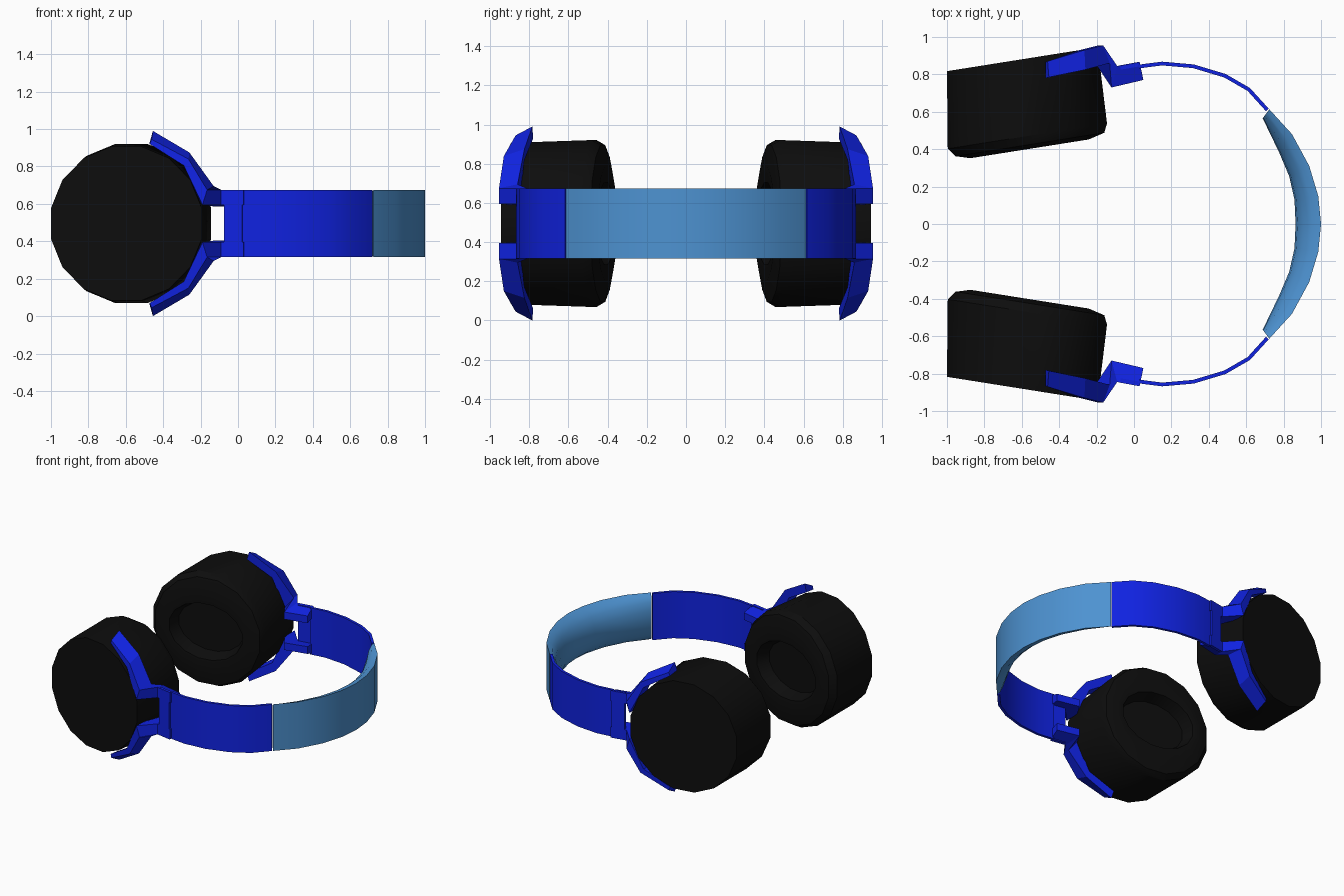
import bpy, bmesh, math
from mathutils import Vector

if "Cube" in bpy.data.objects:
    bpy.data.objects.remove(bpy.data.objects["Cube"])

MID = 0.495  # height of the horizontal symmetry plane


def material(name, rgb):
    m = bpy.data.materials.new(name)
    m.diffuse_color = (*rgb, 1)
    m.use_nodes = True
    m.node_tree.nodes["Principled BSDF"].inputs["Base Color"].default_value = m.diffuse_color
    return m


BLUE = material("royal blue", (0.005, 0.016, 0.75))
SKY = material("sky blue", (0.075, 0.29, 0.64))
BLACK = material("black", (0.004, 0.004, 0.004))


def loft(name, rings, mat, caps=(True, True), mirror_z=False, angle=30):
    """Skin a list of closed rings, then mirror across y (and z)."""
    bm = bmesh.new()
    vs = [[bm.verts.new(p) for p in r] for r in rings]
    n = len(rings[0])
    for a, b in zip(vs, vs[1:]):
        for i in range(n):
            j = (i + 1) % n
            bm.faces.new((a[i], a[j], b[j], b[i]))
    if caps[0]:
        bm.faces.new(vs[0])
    if caps[1]:
        bm.faces.new(vs[-1])
    if not caps[1]:  # close temporarily so normals come out right
        tmp = bm.faces.new(vs[-1])
    bmesh.ops.recalc_face_normals(bm, faces=bm.faces[:])
    if not caps[1]:
        bm.faces.remove(tmp)
    me = bpy.data.meshes.new(name)
    bm.to_mesh(me)
    bm.free()
    me.materials.append(mat)
    ob = bpy.data.objects.new(name, me)
    ob.location.z = MID
    bpy.context.collection.objects.link(ob)
    mod = ob.modifiers.new("mirror", 'MIRROR')
    mod.use_axis = (False, True, mirror_z)
    bpy.ops.object.select_all(action='DESELECT')
    ob.select_set(True)
    bpy.context.view_layer.objects.active = ob
    bpy.ops.object.shade_smooth_by_angle(angle=math.radians(angle))
    return ob


# Ear cups: tilted 16-sided rings from outer face to cushion and ear hollow
TILT = math.radians(9)
N = 16


def cup_ring(cx, cy, rx, rz):
    k = 1 / math.cos(math.pi / N)
    out = []
    for i in range(N):
        a = 2 * math.pi * (i + 0.5) / N
        u = rx * k * math.cos(a)
        out.append((cx + u * math.cos(TILT), cy + u * math.sin(TILT), rz * k * math.sin(a)))
    return out


cup = [(-0.597, 0.881, 0.408, 0.412), (-0.57, 0.47, 0.431, 0.426),
       (-0.556, 0.425, 0.402, 0.40), (-0.558, 0.402, 0.32, 0.30),
       (-0.56, 0.408, 0.28, 0.21), (-0.575, 0.50, 0.25, 0.18)]
loft("ear_cups", [cup_ring(*c) for c in cup], BLACK)

# Forks: four-cornered sections (outer-top, outer-bottom, inner-bottom, inner-top)
fork = [
    [(-.462, .87, .45), (-.472, .865, .425), (-.472, .78, .435), (-.455, .785, .495)],
    [(-.265, .93, .345), (-.29, .93, .31), (-.29, .825, .325), (-.26, .825, .38)],
    [(-.165, .955, .18), (-.19, .955, .10), (-.20, .85, .11), (-.13, .86, .20)],
    [(-.09, .845, .180), (-.09, .845, .10), (-.12, .73, .09), (-.12, .73, .145)],
    [(.03, .867, .180), (.03, .867, .10), (.05, .77, .09), (.05, .77, .145)],
]
loft("fork_arms", fork, BLUE, mirror_z=True, angle=25)

# Hinge plates joining fork and band
H = 0.178


def wall(po, pi):
    return [(*po, H), (*po, -H), (*pi, -H), (*pi, H)]


loft("hinge_plates", [wall((-.075, .848), (-.072, .825)), wall((.022, .866), (.026, .842))], BLUE)

# Side bands: thin strip along the head arc
arc = [Vector(p) for p in [(.025, .852), (.15, .868), (.32, .853), (.49, .802), (.62, .727), (.72, .617)]]
rings = []
for i, p in enumerate(arc):
    t = (arc[min(i + 1, len(arc) - 1)] - arc[max(i - 1, 0)]).normalized()
    rings.append(wall(p, p + Vector((t.y, -t.x)) * 0.02))
loft("side_bands", rings, BLUE)

# Top pad: flat outside, bulging inside, thickest at the middle
outer = [(.724, .613), (.845, .48), (.937, .31), (.985, .15), (1.0, 0)]
inner = [(.688, .565), (.775, .385), (.83, .255), (.858, .13), (.864, 0)]
section = [(0, -H), (.35, -.165), (.7, -.125), (.93, -.065), (1, 0),
           (.93, .065), (.7, .125), (.35, .165), (0, H)]
pad = []
for o, n in zip(outer, inner):
    o, n = Vector(o), Vector(n)
    pad.append([(*o.lerp(n, d), z) for d, z in section])
loft("top_pad", pad, SKY, caps=(True, False), angle=40)
